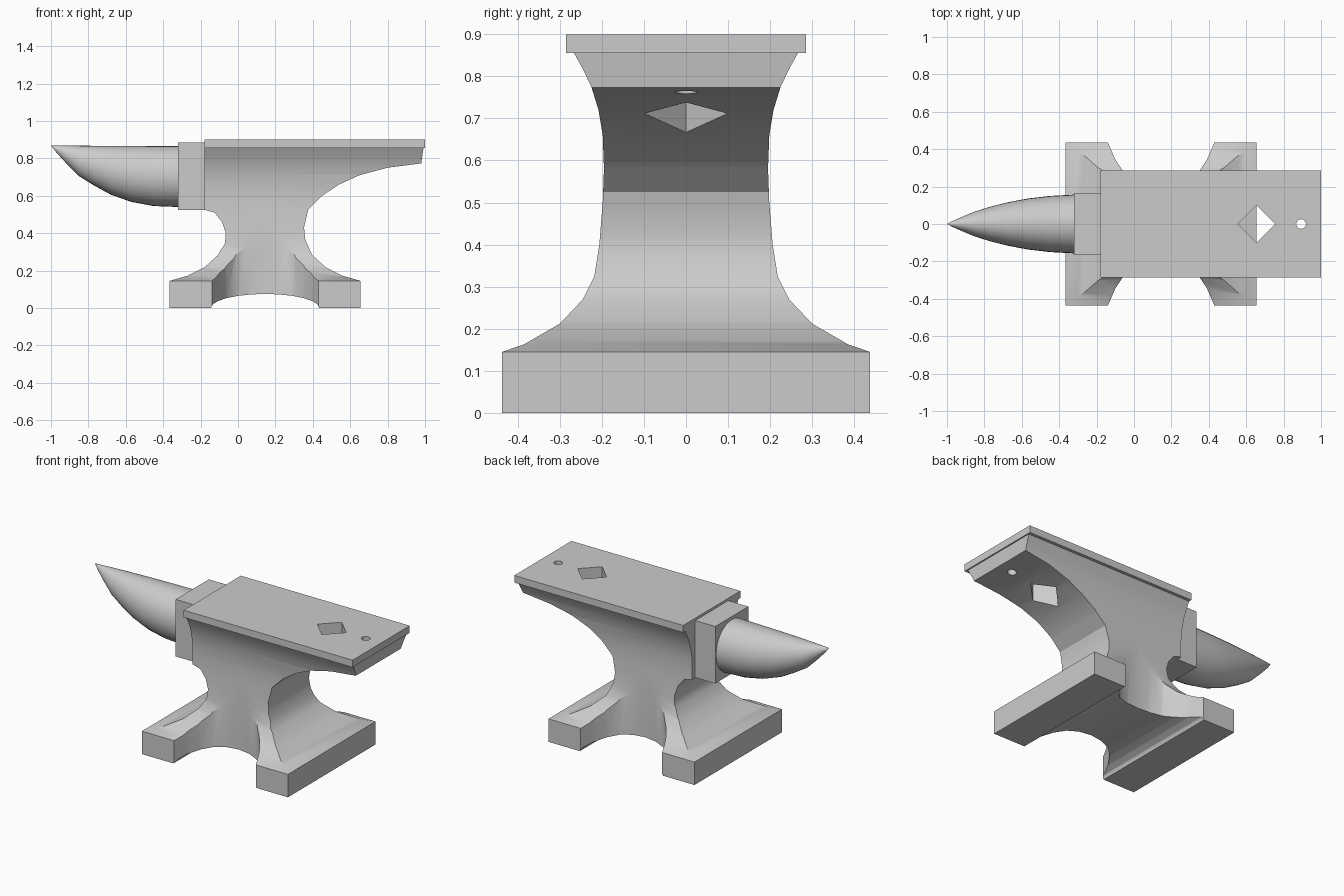
import bpy, bmesh
from math import cos, sin, pi, radians

if "Cube" in bpy.data.objects:
    bpy.data.objects.remove(bpy.data.objects["Cube"])


def finish(name, bm):
    bmesh.ops.recalc_face_normals(bm, faces=bm.faces)
    me = bpy.data.meshes.new(name)
    bm.to_mesh(me)
    bm.free()
    ob = bpy.data.objects.new(name, me)
    bpy.context.collection.objects.link(ob)
    return ob


def prism(name, pts, axis, a, b):
    """Extrude a 2D outline from a to b along axis 0, 1 or 2."""
    bm = bmesh.new()

    def place(p, t):
        c = list(p)
        c.insert(axis, t)
        return bm.verts.new(c)
    lo = [place(p, a) for p in pts]
    hi = [place(p, b) for p in pts]
    bm.faces.new(lo)
    bm.faces.new(hi)
    n = len(pts)
    for i in range(n):
        j = (i + 1) % n
        bm.faces.new((lo[i], lo[j], hi[j], hi[i]))
    return finish(name, bm)


def activate(ob):
    bpy.ops.object.select_all(action='DESELECT')
    ob.select_set(True)
    bpy.context.view_layer.objects.active = ob


def boolean(ob, cutter, op='DIFFERENCE'):
    activate(ob)
    m = ob.modifiers.new("bool", 'BOOLEAN')
    m.object, m.operation, m.solver = cutter, op, 'EXACT'
    bpy.ops.object.modifier_apply(modifier=m.name)


def rect(x0, x1, y0, y1):
    return [(x0, y0), (x1, y0), (x1, y1), (x0, y1)]


# Body: side silhouette intersected with end silhouette
side = [(-.365, 0), (.655, 0), (.655, .145), (.56, .172), (.47, .217), (.395, .285),
        (.36, .365), (.353, .43), (.375, .525), (.45, .6), (.54, .66), (.65, .71),
        (.80, .75), (.98, .773), (.992, .857), (-.18, .857),
        (-.18, .525), (-.125, .51), (-.085, .46), (-.065, .40), (-.07, .345),
        (-.11, .28), (-.18, .217), (-.27, .172), (-.365, .145)]
half = [(.437, 0), (.437, .145), (.385, .163), (.30, .212), (.245, .27), (.218, .325),
        (.206, .40), (.198, .5), (.195, .58), (.198, .66), (.208, .72),
        (.225, .775), (.245, .817), (.267, .857)]
body = prism("body", side, 1, -.6, .6)
ends = prism("end_cutter", half + [(-y, z) for y, z in reversed(half)], 0, -1.2, 1.2)
boolean(body, ends, 'INTERSECT')
cutters = [ends]

# Waist recesses on both sides of the base, leaving four feet
arc = [(-.175, .50), (-.14, .437), (-.10, .345), (-.06, .285), (-.01, .237), (.06, .21), (.145, .2)]
arc += [(.29 - x, y) for x, y in reversed(arc[:-1])]
for s in (-1, 1):
    cut = prism("waist_cutter", [(x, s * y) for x, y in arc], 2, -.1, .6)
    boolean(body, cut)
    cutters.append(cut)

# Shallow arch under the base
arch = [(.145 + .29 * cos(pi * i / 12), .075 * sin(pi * i / 12)) for i in range(13)]
arch = [(.435, -.1)] + arch + [(-.145, -.1)]
cut = prism("arch_cutter", arch, 1, -.7, .7)
boolean(body, cut)
cutters.append(cut)

# Top plate with diamond and round holes through the heel
plate = prism("face_plate", rect(-.18, 1.0, -.285, .285), 2, .855, .9)
holes = [[(.655 + .1 * cos(a * pi / 2), .1 * sin(a * pi / 2)) for a in range(4)],
         [(.893 + .026 * cos(a * pi / 10), .026 * sin(a * pi / 10)) for a in range(20)]]
for h in holes:
    cut = prism("hole_cutter", h, 2, .6, 1.0)
    boolean(body, cut)
    boolean(plate, cut)
    cutters.append(cut)

# Step block between plate and horn
block = prism("step_block", rect(-.32, -.18, -.165, .165), 2, .525, .885)

# Horn: elliptical sections (x, half width, bottom z) with a nearly level top
sections = [(-.32, .157, .54), (-.45, .15, .545), (-.57, .136, .567), (-.68, .115, .606),
            (-.77, .092, .655), (-.85, .067, .705), (-.92, .038, .775), (-.97, .016, .83)]
N = 32
bm = bmesh.new()
rings = []
for x, w, zb in sections:
    top = .868 - .003 * (x + 1)
    mid, r = (top + zb) / 2, (top - zb) / 2
    rings.append([bm.verts.new((x, w * cos(2 * pi * i / N), mid + r * sin(2 * pi * i / N)))
                  for i in range(N)])
for p, q in zip(rings, rings[1:]):
    for i in range(N):
        j = (i + 1) % N
        bm.faces.new((p[i], p[j], q[j], q[i]))
tip = bm.verts.new((-1, 0, .868))
for i in range(N):
    bm.faces.new((rings[-1][i], rings[-1][(i + 1) % N], tip))
bm.faces.new(rings[0])
horn = finish("horn", bm)

for c in cutters:
    bpy.data.objects.remove(c, do_unlink=True)
for ob in (body, plate, block, horn):
    activate(ob)
    bpy.ops.object.shade_smooth_by_angle(angle=radians(30))
